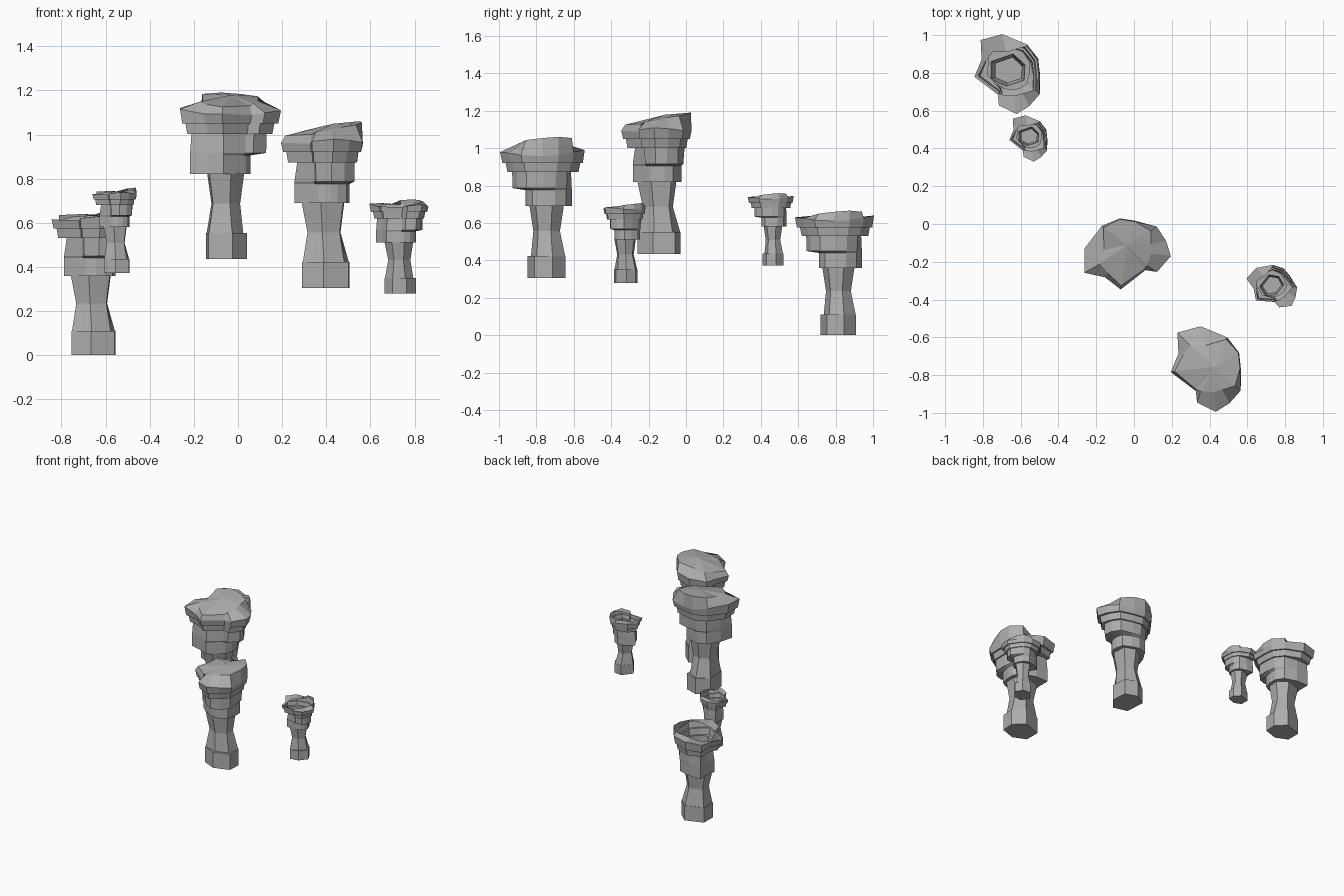
import bpy, bmesh
from math import radians
from mathutils import Matrix, Vector

cube = bpy.data.objects.get("Cube")
if cube:
    bpy.data.objects.remove(cube, do_unlink=True)

stone = bpy.data.materials.new("grey_stone")
stone.use_nodes = True
GREY = (0.42, 0.42, 0.42, 1)
stone.diffuse_color = GREY
stone.node_tree.nodes["Principled BSDF"].inputs["Base Color"].default_value = GREY

# Plan of the overhanging lip, clockwise from the back left corner
LIP = [(-.157, .159), (-.042, .19), (.09, .135), (.148, .06), (.157, -.02), (.156, -.128),
       (.1, -.191), (.033, -.233), (-.06, -.187), (-.066, -.13), (-.19, -.036), (-.152, .055)]
# Six-sided plan of the stem
STEM = [(-.1, .05), (.03, .095), (.1, .03), (.095, -.06), (-.01, -.095), (-.1, -.055)]


def stem_ring(z, size, dx=0.0, front=1.0):
    """Stem corners plus edge midpoints; front scales the front right corners."""
    pts = []
    for i, (x, y) in enumerate(STEM):
        s = size * (front if i in (3, 4) else 1)
        pts.append(Vector((x * s + dx, y * s, z)))
    ring = []
    for i, p in enumerate(pts):
        ring += [p, (p + pts[(i + 1) % len(pts)]) / 2]
    return ring


def lip_ring(z, size):
    """Lip plan scaled by one factor or a factor per corner, at one height or many."""
    n = len(LIP)
    sizes = size if isinstance(size, list) else [size] * n
    heights = z if isinstance(z, list) else [z] * n
    return [Vector((x * s, y * s, h)) for (x, y), s, h in zip(LIP, sizes, heights)]


BLOCK = [.78, .66, .72, .68, .64, .56, .5, .45, .52, .68, .7, .8]
LOBE = [.78, .66, .74, .74, .76, .78, .78, .73, .7, .75, .7, .8]
BLOCK_TOP = [.75, .64, .76, .78, .78, .78, .78, .74, .72, .78, .64, .75]
LIP_Z = [.635, .64, .63, .615, .61, .615, .625, .63, .62, .61, .615, .615]
RIM = [.6, .5, .93, .98, .97, .82, .65, .58, .7, .95, .9, .85]
RIM_Z = [.665, .67, .7, .706, .7, .69, .68, .67, .66, .65, .645, .655]


def pillar(name, loc, size, turn, capped):
    rim_z = RIM_Z if capped else [z - .04 for z in RIM_Z]
    rings = [
        stem_ring(0, 1), stem_ring(.11, 1),                     # foot
        stem_ring(.11, .97, 0, .85), stem_ring(.235, .7, -.008),  # waist
        stem_ring(.36, .9, -.012),
        lip_ring(.36, BLOCK), lip_ring(.44, BLOCK),             # block
        lip_ring(.45, LOBE), lip_ring(.53, BLOCK_TOP),          # front lobe
        lip_ring(.53, .84), lip_ring(.575, .88),                # collar
        lip_ring(.575, .95), lip_ring(LIP_Z, 1),                # lip
        lip_ring(rim_z, RIM),                                   # rim
    ]
    bm = bmesh.new()
    rows = [[bm.verts.new(p) for p in ring] for ring in rings]
    n = len(LIP)
    for low, high in zip(rows, rows[1:]):
        for i in range(n):
            j = (i + 1) % n
            bm.faces.new((low[j], low[i], high[i], high[j]))
    bm.faces.new(rows[0])
    if capped:
        peak = bm.verts.new((.03, -.01, .695))
        for i in range(n):
            bm.faces.new((peak, rows[-1][(i + 1) % n], rows[-1][i]))
    bmesh.ops.transform(bm, verts=bm.verts, matrix=Matrix.Translation(loc)
                        @ Matrix.Rotation(radians(turn), 4, "Z") @ Matrix.Scale(size, 4))
    mesh = bpy.data.meshes.new(name)
    bm.to_mesh(mesh)
    bm.free()
    mesh.materials.append(stone)
    bpy.context.collection.objects.link(bpy.data.objects.new(name, mesh))


# Hollow pillars are open at the top, the two large ones are capped
pillar("back_hollow_pillar", (-.655, .815, 0), 1, 0, False)
pillar("small_back_hollow_pillar", (-.55, .465, .373), .58, 0, False)
pillar("middle_capped_pillar", (-.055, -.14, .435), 1.07, 75, True)
pillar("front_capped_pillar", (.398, -.745, .305), 1.07, 0, True)
pillar("side_hollow_pillar", (.735, -.32, .28), .64, 33, False)
